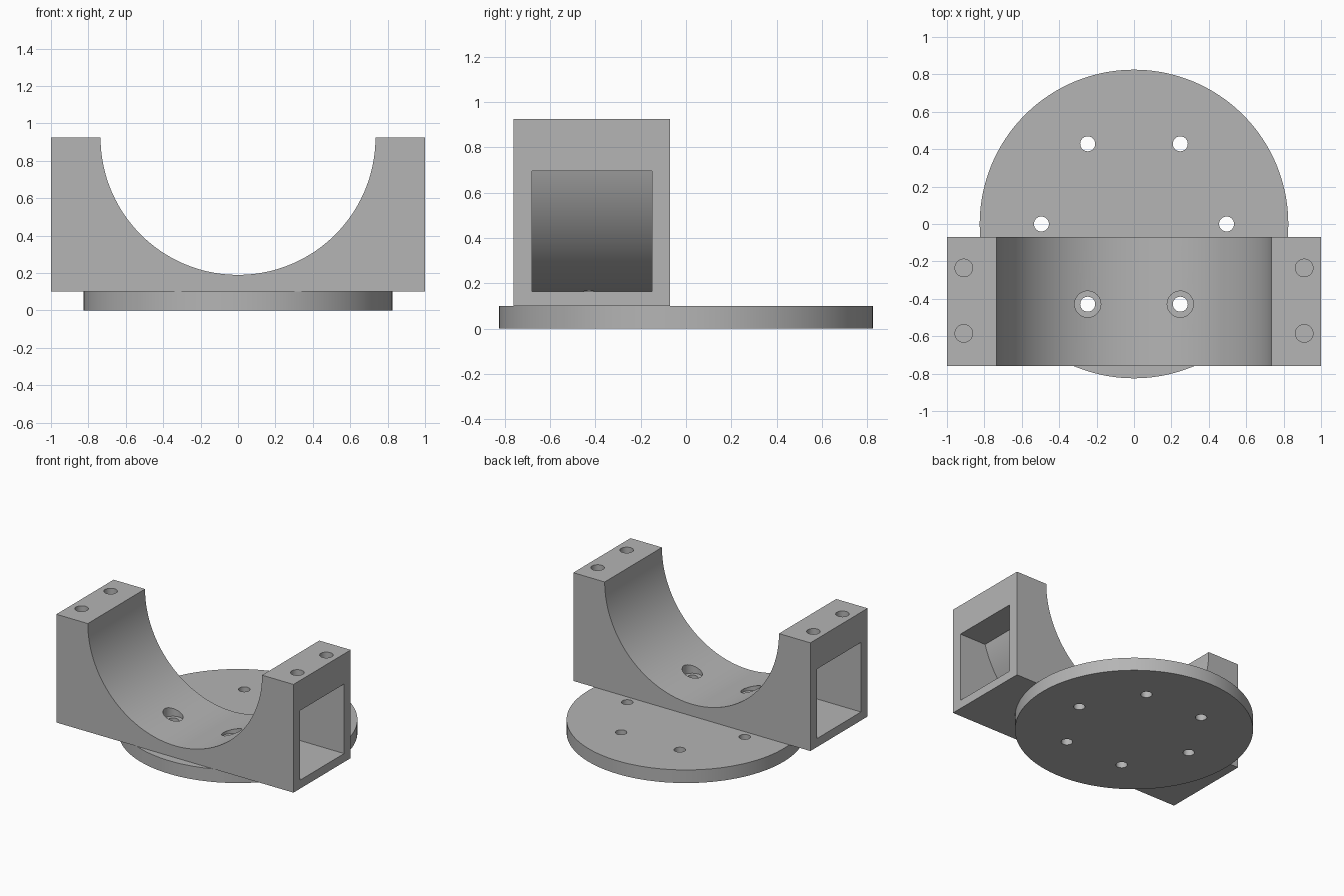
import bpy
import bmesh
from math import acos, cos, pi, sin

cube = bpy.data.objects.get("Cube")
if cube:
    bpy.data.objects.remove(cube)

grey = bpy.data.materials.new("plain grey")
grey.use_nodes = True
colour = (0.46, 0.46, 0.46, 1)
grey.diffuse_color = colour
grey.node_tree.nodes["Principled BSDF"].inputs["Base Color"].default_value = colour

PLATE_R, PLATE_T = 0.825, 0.1
TOP = 0.925                    # saddle top and bore axis height
BORE_R, POCKET_R = 0.735, 0.81
FRONT, BACK = -0.76, -0.07
BOLT_CIRCLE = 0.495


def finish(bm, name):
    bmesh.ops.recalc_face_normals(bm, faces=bm.faces)
    mesh = bpy.data.meshes.new(name)
    bm.to_mesh(mesh)
    bm.free()
    mesh.materials.append(grey)
    obj = bpy.data.objects.new(name, mesh)
    bpy.context.collection.objects.link(obj)
    return obj


def extrude_y(name, profile, y0, y1):
    """Extrude an x-z outline from y0 to y1."""
    bm = bmesh.new()
    face = bm.faces.new([bm.verts.new((x, y0, z)) for x, z in profile])
    new = bmesh.ops.extrude_face_region(bm, geom=[face])["geom"]
    verts = [g for g in new if isinstance(g, bmesh.types.BMVert)]
    bmesh.ops.translate(bm, verts=verts, vec=(0, y1 - y0, 0))
    return finish(bm, name)


def cylinder(name, x, y, z0, z1, radius, sides=48):
    bm = bmesh.new()
    bmesh.ops.create_cone(bm, cap_ends=True, segments=sides, radius1=radius,
                          radius2=radius, depth=z1 - z0)
    bmesh.ops.translate(bm, verts=bm.verts, vec=(x, y, (z0 + z1) / 2))
    return finish(bm, name)


def arc(radius, a0, a1, steps):
    """Points about the bore axis; angles are measured from straight down."""
    angles = [a0 + (a1 - a0) * i / steps for i in range(steps + 1)]
    return [(radius * sin(a), TOP - radius * cos(a)) for a in angles]


def cut(obj, cutters):
    for cutter in cutters:
        mod = obj.modifiers.new("cut", "BOOLEAN")
        mod.operation = "DIFFERENCE"
        mod.solver = "EXACT"
        mod.object = cutter
    bpy.context.view_layer.update()
    graph = bpy.context.evaluated_depsgraph_get()
    mesh = bpy.data.meshes.new_from_object(obj.evaluated_get(graph))
    obj.modifiers.clear()
    obj.data = mesh
    for cutter in cutters:
        bpy.data.objects.remove(cutter)
    bpy.ops.object.select_all(action="DESELECT")
    obj.select_set(True)
    bpy.context.view_layer.objects.active = obj
    bpy.ops.object.shade_smooth_by_angle(angle=pi / 6)


# Round base plate with a ring of six bolt holes
plate = cylinder("base_plate", 0, 0, 0, PLATE_T, PLATE_R, 160)
bolts = [(BOLT_CIRCLE * cos(i * pi / 3), BOLT_CIRCLE * sin(i * pi / 3))
         for i in range(6)]
cut(plate, [cylinder("bolt_cutter", x, y, -0.1, 0.2, 0.04) for x, y in bolts])

# Saddle block with a half-round bore
outline = [(-1, TOP), (-1, PLATE_T), (1, PLATE_T), (1, TOP)]
saddle = extrude_y("saddle_block", outline + arc(BORE_R, pi / 2, -pi / 2, 96),
                   FRONT, BACK)
cutters = []

# Side pockets whose inner wall follows the bore
low, high = 0.165, 0.695
wall = arc(POCKET_R, acos((TOP - low) / POCKET_R),
           acos((TOP - high) / POCKET_R), 40)
for side in (-1, 1):
    pocket = wall + [(1.2, high), (1.2, low)]
    cutters.append(extrude_y("pocket_cutter", [(side * x, z) for x, z in pocket],
                             -0.68, -0.15))
    # Blind screw holes in the top lands
    for y in (-0.585, -0.235):
        cutters.append(cylinder("screw_cutter", side * 0.91, y, 0.75, 1.1, 0.047))

# Counterbored bolt holes through the saddle floor
for x, y in bolts[4:]:
    cutters.append(cylinder("through_cutter", x, y, 0, 0.5, 0.04))
    cutters.append(cylinder("counterbore_cutter", x, y, 0.19, 0.5, 0.07))
cut(saddle, cutters)
